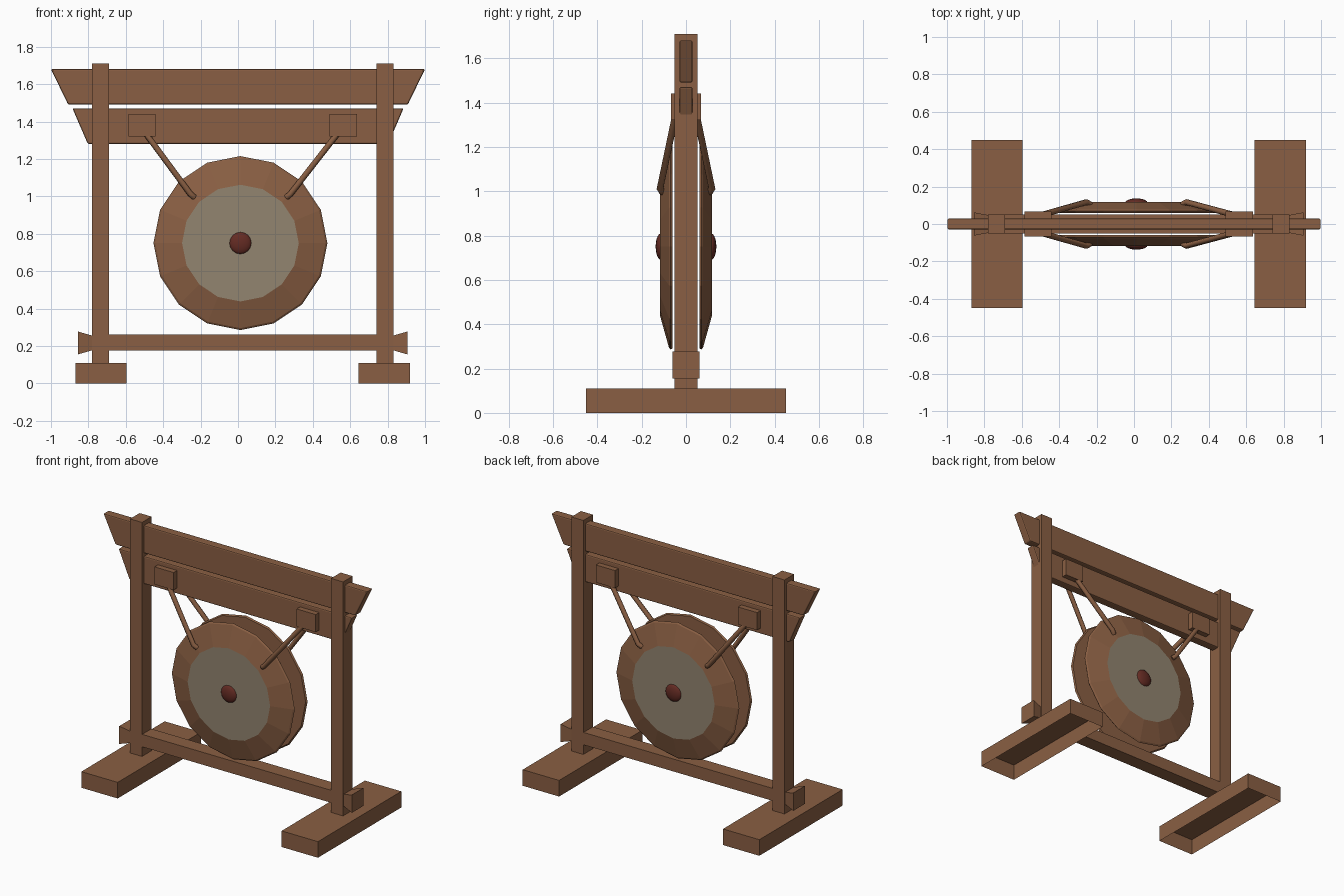
import bpy, bmesh, math
from mathutils import Vector, Matrix

if "Cube" in bpy.data.objects:
    bpy.data.objects.remove(bpy.data.objects["Cube"])


def material(name, rgb):
    m = bpy.data.materials.new(name)
    lin = [(c / 255 / 12.92) if c < 10 else ((c / 255 + 0.055) / 1.055) ** 2.4 for c in rgb]
    m.diffuse_color = (*lin, 1)
    m.use_nodes = True
    m.node_tree.nodes["Principled BSDF"].inputs["Base Color"].default_value = m.diffuse_color
    return m


WOOD = material("brown wood", (138, 95, 67))
SKIN = material("grey drum skin", (146, 133, 112))
RED = material("dark red", (100, 43, 35))

MID = 0.025                      # centre of the frame
DRUM = Vector((0.013, 0, 0.75))  # centre of the drum


def finish(name, bm, *mats):
    me = bpy.data.meshes.new(name)
    bmesh.ops.recalc_face_normals(bm, faces=bm.faces)
    bm.to_mesh(me)
    bm.free()
    for m in mats:
        me.materials.append(m)
    ob = bpy.data.objects.new(name, me)
    bpy.context.collection.objects.link(ob)
    return ob


def box(name, x, y, z, open_bottom=False):
    """Box from (min, max) pairs."""
    bm = bmesh.new()
    size = [b - a for a, b in (x, y, z)]
    centre = [(a + b) / 2 for a, b in (x, y, z)]
    bmesh.ops.create_cube(bm, size=1, matrix=Matrix.Translation(centre) @ Matrix.Diagonal((*size, 1)))
    ob = finish(name, bm, WOOD)
    if open_bottom:
        bm = bmesh.new()
        bm.from_mesh(ob.data)
        low = [f for f in bm.faces if f.normal.z < -0.9]
        bmesh.ops.delete(bm, geom=low, context='FACES')
        bm.to_mesh(ob.data)
        bm.free()
    return ob


def beam(name, top, bottom, z0, z1, half):
    """Beam with slanted ends and softened edges."""
    bm = bmesh.new()
    pts = [(bottom[0], z0), (bottom[1], z0), (top[1], z1), (top[0], z1)]
    face = bm.faces.new([bm.verts.new((x, -half, z)) for x, z in pts])
    out = bmesh.ops.extrude_face_region(bm, geom=[face])
    verts = [v for v in out["geom"] if isinstance(v, bmesh.types.BMVert)]
    bmesh.ops.translate(bm, verts=verts, vec=(0, 2 * half, 0))
    bmesh.ops.bevel(bm, geom=bm.edges[:], offset=0.008, segments=2, profile=0.5, affect='EDGES')
    return finish(name, bm, WOOD)


def rod(name, points, radius, sides=8):
    """Round bar following a short path."""
    cu = bpy.data.curves.new(name, 'CURVE')
    cu.dimensions = '3D'
    cu.bevel_depth = radius
    cu.bevel_resolution = sides // 2 - 2
    cu.use_fill_caps = True
    sp = cu.splines.new('POLY')
    sp.points.add(len(points) - 1)
    for p, co in zip(sp.points, points):
        p.co = (*co, 1)
    cu.materials.append(WOOD)
    ob = bpy.data.objects.new(name, cu)
    bpy.context.collection.objects.link(ob)


# Beams across the top and the rail near the floor
beam("upper_beam", (-1, 1), (-0.908, 0.908), 1.49, 1.68, 0.03)
beam("lower_beam", (-0.885, 0.885), (-0.803, 0.803), 1.28, 1.47, 0.03)
box("bottom_rail", (MID - 0.77, MID + 0.77), (-0.05, 0.05), (0.175, 0.26))

for side, s in (("left", -1), ("right", 1)):
    def span(a, b):
        return tuple(sorted((MID + s * a, MID + s * b)))

    # Foot, post and hanger block
    box(side + "_foot", span(0.62, 0.895), (-0.45, 0.45), (0, 0.11), open_bottom=True)
    box(side + "_post", span(0.715, 0.806), (-0.052, 0.052), (0.11, 1.71))
    box(side + "_hanger_block", span(0.465, 0.61), (-0.067, 0.067), (1.32, 1.44))

    # Flared end of the rail outside the post
    bm = bmesh.new()
    rings = []
    for dist, hy, hz in ((0.79, 0.045, 0.035), (0.88, 0.062, 0.061)):
        rings.append([bm.verts.new((MID + s * dist, a * hy, 0.216 + b * hz))
                      for a, b in ((-1, -1), (1, -1), (1, 1), (-1, 1))])
    for i in range(4):
        j = (i + 1) % 4
        bm.faces.new((rings[0][i], rings[0][j], rings[1][j], rings[1][i]))
    bm.faces.new(rings[0])
    bm.faces.new(rings[1])
    finish(side + "_rail_end", bm, WOOD)

    # Hanging rods, front and back, hooked into the drum
    for face, d in (("front", -1), ("back", 1)):
        rod(f"{side}_{face}_rod",
            [(0.02 + s * 0.52, d * 0.047, 1.345),
             (DRUM.x + s * 0.268, d * 0.117, 1.013),
             (DRUM.x + s * 0.247, d * 0.105, 0.995)], 0.016)

# Two shallow 16-sided drum halves with a skin and a knob
PROFILE = [(0.312, 0.117), (0.455, 0.077), (0.465, 0.069), (0.457, 0.06)]
N = 16
for face, d in (("front", -1), ("back", 1)):
    bm = bmesh.new()
    rings = [[bm.verts.new(DRUM + Vector((r * math.sin(2 * math.pi * i / N), d * y,
                                          r * math.cos(2 * math.pi * i / N))))
              for i in range(N)] for r, y in PROFILE]
    for a, b in zip(rings, rings[1:]):
        for i in range(N):
            j = (i + 1) % N
            bm.faces.new((a[i], a[j], b[j], b[i]))
    bm.faces.new(rings[0]).material_index = 1
    bm.faces.new(rings[-1])
    finish(face + "_drum", bm, WOOD, SKIN)

    bm = bmesh.new()
    place = Matrix.Translation(DRUM + Vector((0, d * 0.113, 0)))
    turn = Matrix.Rotation(math.pi / 2, 4, 'X')
    bmesh.ops.create_uvsphere(bm, u_segments=16, v_segments=10, radius=1,
                              matrix=place @ turn @ Matrix.Diagonal((0.06, 0.06, 0.024, 1)))
    for f in bm.faces:
        f.smooth = True
    finish(face + "_knob", bm, RED)
